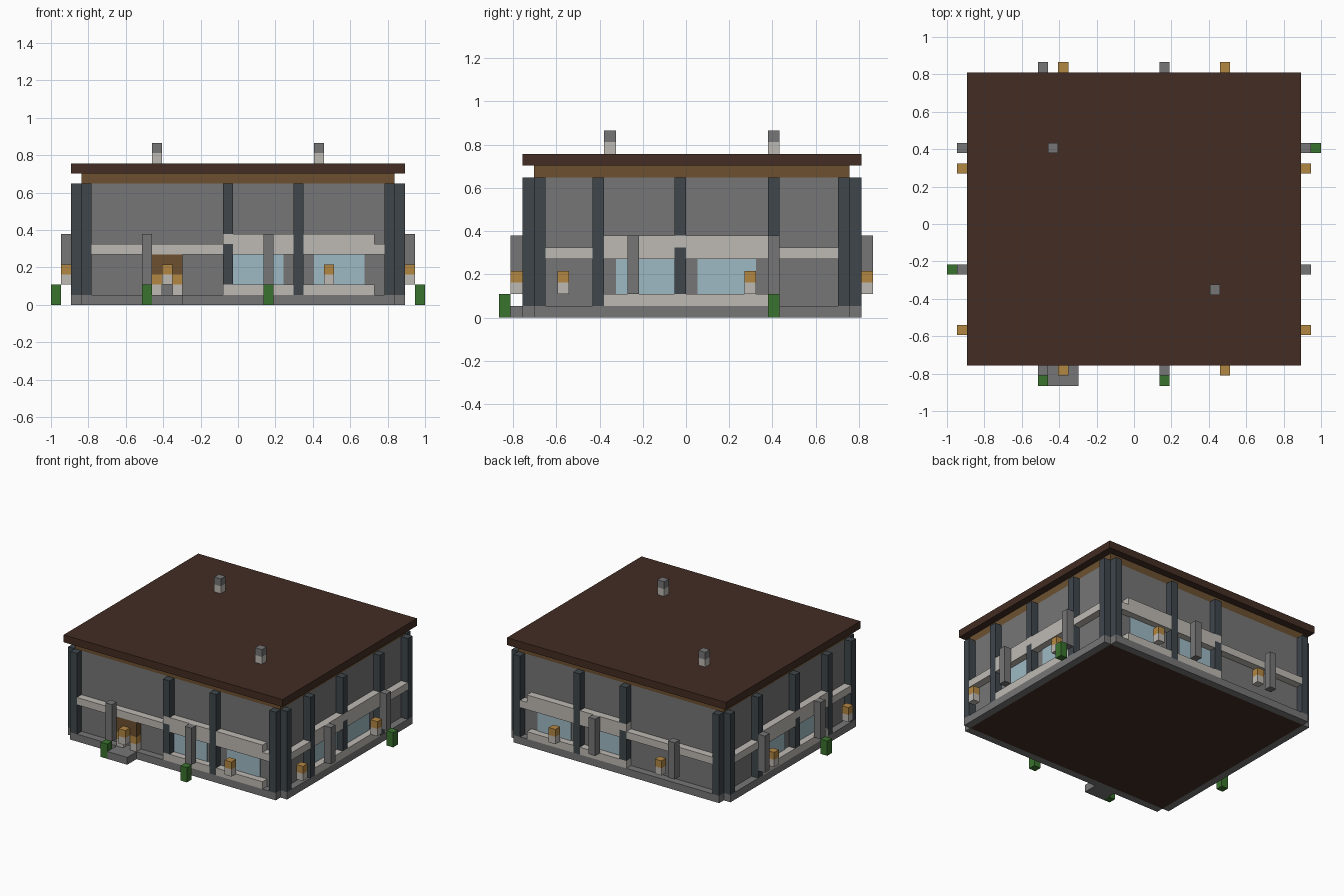
import bpy
import bmesh

cube = bpy.data.objects.get("Cube")
if cube:
    bpy.data.objects.remove(cube, do_unlink=True)

U = 2 / 37            # size of one block
PLATE = 0.1           # thickness of glass plates, in blocks


def material(name, hex_code):
    rgb = [int(hex_code[n:n + 2], 16) / 255 for n in (0, 2, 4)]
    col = [c / 12.92 if c < 0.04 else ((c + 0.055) / 1.055) ** 2.4 for c in rgb] + [1]
    m = bpy.data.materials.new(name)
    m.use_nodes = True
    m.diffuse_color = col
    m.node_tree.nodes["Principled BSDF"].inputs["Base Color"].default_value = col
    return m


stone = material("grey stone", "767676")
slate = material("dark slate", "3e464b")
pale = material("pale plaster", "bebab4")
roof_brown = material("dark roof brown", "432d23")
wood = material("wood brown", "6c5030")
amber = material("amber lamp", "b48743")
green = material("leaf green", "3a722e")
glass = material("pale blue glass", "9fbac4")


def build(name, mat, boxes):
    """One object from boxes given as (x0, x1, y0, y1, z0, z1) in blocks."""
    bm = bmesh.new()
    for x0, x1, y0, y1, z0, z1 in boxes:
        verts = bmesh.ops.create_cube(bm, size=1)["verts"]
        for v in verts:
            v.co.x = ((x1 if v.co.x > 0 else x0) - 18.5) * U
            v.co.y = ((y1 if v.co.y > 0 else y0) - 16) * U
            v.co.z = (z1 if v.co.z > 0 else z0) * U
    mesh = bpy.data.meshes.new(name)
    bm.to_mesh(mesh)
    bm.free()
    mesh.materials.append(mat)
    obj = bpy.data.objects.new(name, mesh)
    bpy.context.collection.objects.link(obj)


def on_wall(side, a0, a1, z0, z1, near=0, far=1):
    """Box lying along a wall, from near to far blocks out of its face."""
    if side == "front":
        return (a0, a1, 3 - far, 3 - near, z0, z1)
    if side == "back":
        return (a0, a1, 30 + near, 30 + far, z0, z1)
    if side == "left":
        return (34 + near, 34 + far, a0, a1, z0, z1)
    return (3 - far, 3 - near, a0, a1, z0, z1)


# Main body, footing with notched corners, floor and roof
build("walls", stone, [(3, 34, 3, 30, 1, 12)])
build("footing", stone, [(3, 34, 2, 3, 0, 1), (3, 34, 30, 31, 0, 1),
                         (2, 3, 3, 30, 0, 1), (34, 35, 3, 30, 0, 1)])
build("floor", roof_brown, [(3, 34, 3, 30, 0, 1)])
build("eaves", wood, [(3, 34, 3, 30, 12, 13)])
build("roof", roof_brown, [(2, 35, 2, 31, 13, 14)])

# Layout along each kind of wall
LONG = dict(ends=(3, 33), split=17, full=24, trim=(17, 32),
            windows=(18, 26), posts=(9, 21), lamps=(11, 27))
SHORT = dict(ends=(3, 29), split=15, full=8, extra=23, trim=(9, 23),
             windows=(10, 17), posts=(11, 23), lamps=(5, 21))
WALLS = dict(front=LONG, back=LONG, left=SHORT, right=SHORT)

for side, w in WALLS.items():
    lo, hi = w["ends"]
    whole = [lo, hi, w["full"]] + ([w["extra"]] if "extra" in w else [])
    split = w["split"]

    # Pillars, one of them interrupted by the trim
    pillars = [on_wall(side, a, a + 1, 1, 12) for a in whole]
    pillars += [on_wall(side, split, split + 1, 2, 6),
                on_wall(side, split, split + 1, 7, 12)]
    build(side + "_pillars", slate, pillars)

    # Pale trim runs in the gaps between pillars
    trim = []
    t0, t1 = w["trim"]
    for a in range(lo + 1, hi):
        if a in whole:
            continue
        run_end = a + 1
        if a != split:
            trim.append(on_wall(side, a, run_end, 5, 6))
        if t0 <= a < t1:
            trim.append(on_wall(side, a, run_end, 6, 7))
            trim.append(on_wall(side, a, run_end, 1, 2))
    build(side + "_trim", pale, trim)

    # Windows, wall posts and lamps
    build(side + "_windows", glass,
          [on_wall(side, a, a + 5, 2, 5, 0, PLATE) for a in w["windows"]])
    build(side + "_posts", stone,
          [on_wall(side, a, a + 1, 2, 7, 1, 2) for a in w["posts"]])
    build(side + "_lamp_bases", pale,
          [on_wall(side, a, a + 1, 2, 3, 1, 2) for a in w["lamps"]])
    build(side + "_lamps", amber,
          [on_wall(side, a, a + 1, 3, 4, 1, 2) for a in w["lamps"]])

# Shrubs at the foot of some posts
shrubs = [("front", 9), ("front", 21), ("left", 23), ("right", 11)]
build("shrubs", green, [on_wall(s, a, a + 1, 0, 2, 2, 3) for s, a in shrubs])

# Entrance: step, lamp jambs and wooden arch
build("door_step", stone, [(10, 13, 0, 2, 0, 1)])
build("door_jamb_bases", pale, [on_wall("front", a, a + 1, 1, 2) for a in (10, 12)])
build("door_jamb_lamps", amber, [on_wall("front", a, a + 1, 2, 3) for a in (10, 12)])
build("door_arch", wood, [on_wall("front", 10, 13, 4, 5)]
      + [on_wall("front", a, a + 1, 3, 4) for a in (10, 12)])

# Chimneys
spots = [(10, 23), (26, 9)]
build("chimney_stacks", pale, [(x, x + 1, y, y + 1, 14, 15) for x, y in spots])
build("chimney_caps", stone, [(x, x + 1, y, y + 1, 15, 16) for x, y in spots])
